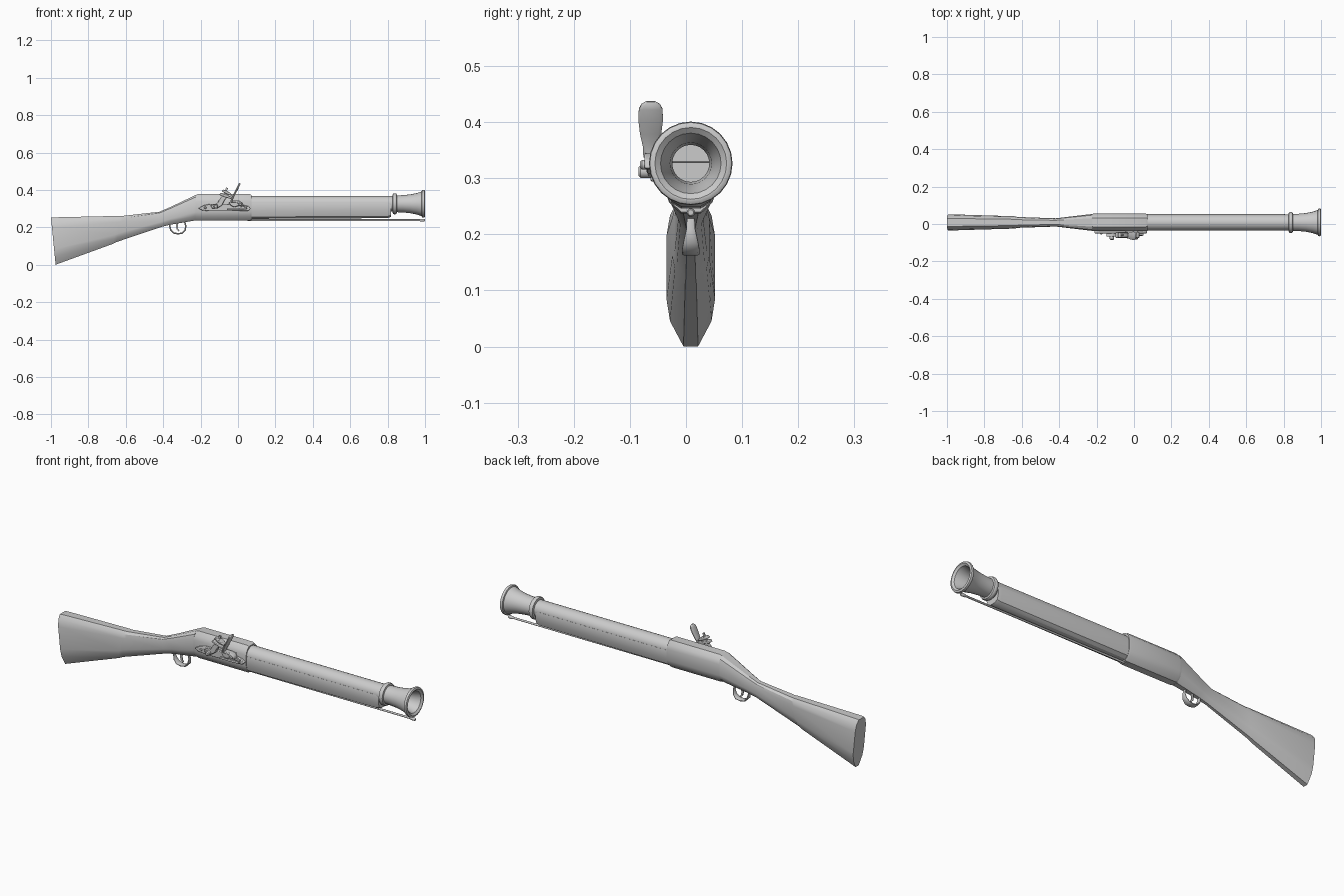
import bpy, bmesh, math
from mathutils import Vector

YC, ZC = 0.0085, 0.3265   # barrel axis


def finish(name, bm, angle=35):
    bmesh.ops.recalc_face_normals(bm, faces=bm.faces)
    me = bpy.data.meshes.new(name)
    bm.to_mesh(me)
    bm.free()
    ob = bpy.data.objects.new(name, me)
    bpy.context.collection.objects.link(ob)
    bpy.ops.object.select_all(action='DESELECT')
    ob.select_set(True)
    bpy.context.view_layer.objects.active = ob
    bpy.ops.object.shade_smooth_by_angle(angle=math.radians(angle))
    return ob


def loft(name, rings, angle=35):
    """Skin a list of equal-length point rings and cap both ends."""
    bm = bmesh.new()
    vs = [[bm.verts.new(p) for p in r] for r in rings]
    n = len(vs[0])
    for a, b in zip(vs, vs[1:]):
        for i in range(n):
            j = (i + 1) % n
            bm.faces.new((a[i], a[j], b[j], b[i]))
    bm.faces.new(vs[0])
    bm.faces.new(vs[-1])
    return finish(name, bm, angle)


def section(profile, xt, xb, zt, zb, w):
    """Mirrored cross-section scaled between bottom and top."""
    full = profile + [(-y, z) for y, z in reversed(profile)]
    return [(xb + (xt - xb) * z, YC + y * w, zb + (zt - zb) * z) for y, z in full]


def turned(name, prof, y, z, axis='x', n=24):
    """Lathe (position, radius) pairs around an x or y axis."""
    rings = []
    for p, r in prof:
        ring = []
        for i in range(n):
            a = 2 * math.pi * i / n
            u, v = r * math.cos(a), r * math.sin(a)
            ring.append((p, y + u, z + v) if axis == 'x' else (y + u, p, z + v))
        rings.append(ring)
    return loft(name, rings)


def prism(name, pts, y0, y1, bevel=0.003):
    """Side-view outline extruded across y, softened with a bevel."""
    ob = loft(name, [[(x, y, z) for x, z in pts] for y in (y0, y1)])
    m = ob.modifiers.new("bevel", 'BEVEL')
    m.width, m.segments = bevel, 2
    return ob


def ribbon(name, path, y):
    """Strip along (x, z, half_width, half_thickness) stations."""
    rings = []
    for i, (x, z, w, t) in enumerate(path):
        a, b = path[max(i - 1, 0)], path[min(i + 1, len(path) - 1)]
        d = Vector((b[0] - a[0], b[1] - a[1])).normalized()
        nx, nz = -d.y * t, d.x * t
        rings.append([(x + s * nx, y + k * w, z + s * nz) for s, k in
                      ((1, -.7), (1, .7), (.4, 1), (-.4, 1), (-1, .7), (-1, -.7), (-.4, -1), (.4, -1))])
    return loft(name, rings, 40)


# Shoulder stock and wrist
STOCK = [(.3, 0), (.86, .18), (1, .33), (1, .78), (.86, .92), (.5, 1)]
loft("stock", [section(STOCK, *s) for s in (
    (-1.0, -.975, .252, 0, .043),
    (-.985, -.967, .254, .004, .043),
    (-.63, -.67, .262, .112, .033),
    (-.615, -.65, .262, .122, .029),
    (-.42, -.41, .284, .203, .022),
    (-.36, -.36, .310, .215, .029),
    (-.225, -.225, .374, .238, .045))], 30)

# Lock housing behind the barrel
BODY = [(.38, 0), (.82, .14), (1, .32), (1, .72), (.88, .87), (.5, 1)]
loft("lock_housing", [section(BODY, x, x, t, b, w) for x, t, b, w in (
    (-.227, .373, .239, .045), (-.215, .378, .237, .047),
    (.062, .378, .237, .047), (.072, .374, .240, .045))], 30)

# Fore-end under the barrel
FORE = [(.4, 0), (.78, .12), (1, .5), (1, .88), (.96, 1)]
loft("fore_end", [section(FORE, x, x, t, b, w) for x, t, b, w in (
    (.06, .33, .246, .0445), (.80, .33, .250, .0445), (.818, .328, .256, .042))], 30)

# Barrel with ring, flared muzzle and bore
turned("barrel", [
    (.0, .0425), (.826, .0425), (.828, .053), (.834, .056), (.842, .056), (.848, .053),
    (.85, .045), (.88, .046), (.92, .050), (.955, .057), (.982, .066), (.984, .072),
    (.990, .0745), (.997, .073), (1.0, .068), (1.0, .064), (.992, .054),
    (.96, .045), (.92, .037), (.86, .033), (.80, .033)], YC, ZC)

# Ramrod with tip
turned("ramrod", [(.05, .005), (.972, .005), (.976, .0075), (.995, .0075), (1.0, .005)], YC, .239, n=12)

# Trigger guard and trigger
ribbon("trigger_guard", [
    (-.362, .235, .007, .004), (-.366, .212, .008, .004), (-.360, .188, .013, .004),
    (-.345, .171, .016, .004), (-.322, .166, .016, .004), (-.298, .170, .016, .004),
    (-.283, .186, .013, .004), (-.279, .208, .008, .004), (-.288, .240, .006, .004)], YC)
ribbon("trigger", [(-.322, .235, .005, .005), (-.327, .21, .005, .005),
                   (-.325, .192, .006, .004), (-.315, .181, .005, .003)], YC)

# Lock plate and pan
prism("lock_plate", [(-.213, .302), (-.185, .318), (-.15, .326), (-.06, .326), (.03, .320),
                     (.055, .314), (.070, .301), (.055, .289), (-.06, .287), (-.15, .287),
                     (-.19, .291)], -.030, -.050)
prism("powder_pan", [(-.05, .337), (.02, .337), (.01, .318), (-.02, .308), (-.04, .318)], -.036, -.070)

# Cock: pivot, curved neck, jaws and clamp screw
prism("cock_neck", [(-.148, .318), (-.138, .302), (-.112, .302), (-.085, .318), (-.072, .345),
                    (-.05, .368), (-.052, .388), (-.075, .382), (-.098, .352), (-.112, .328),
                    (-.13, .322)], -.048, -.068)
prism("lower_jaw", [(-.10, .374), (-.092, .386), (-.03, .362), (-.034, .350)], -.044, -.074)
prism("upper_jaw", [(-.088, .393), (-.078, .403), (-.045, .388), (-.03, .370), (-.055, .376)], -.046, -.072)
ribbon("clamp_screw", [(-.078, .365, .005, .005), (-.058, .412, .005, .005)], -.059)

# Frizzen: tall spoon-shaped striking plate with foot
ribbon("frizzen", [
    (-.035, .338, .013, .006), (-.030, .358, .014, .006), (-.018, .380, .019, .005),
    (-.005, .405, .022, .005), (.004, .424, .021, .005), (.008, .432, .016, .005),
    (.010, .437, .008, .003)], -.063)
prism("frizzen_foot", [(-.04, .346), (.005, .344), (.025, .332), (.03, .318), (.012, .316),
                       (-.005, .333), (-.04, .335)], -.045, -.074)
ribbon("frizzen_spring", [(-.06, .298, .006, .004), (.0, .298, .007, .004),
                          (.045, .300, .007, .005), (.048, .310, .006, .004), (.012, .315, .005, .003)], -.056)

# Lock screws
for name, x, z, r, d in (("cock_pivot", -.118, .312, .012, -.085),
                         ("frizzen_pivot", .012, .324, .009, -.082),
                         ("plate_screw", -.175, .305, .007, -.055)):
    turned(name, [(-.04, r), (d + .004, r), (d, r * .6)], x, z, 'y', 14)
